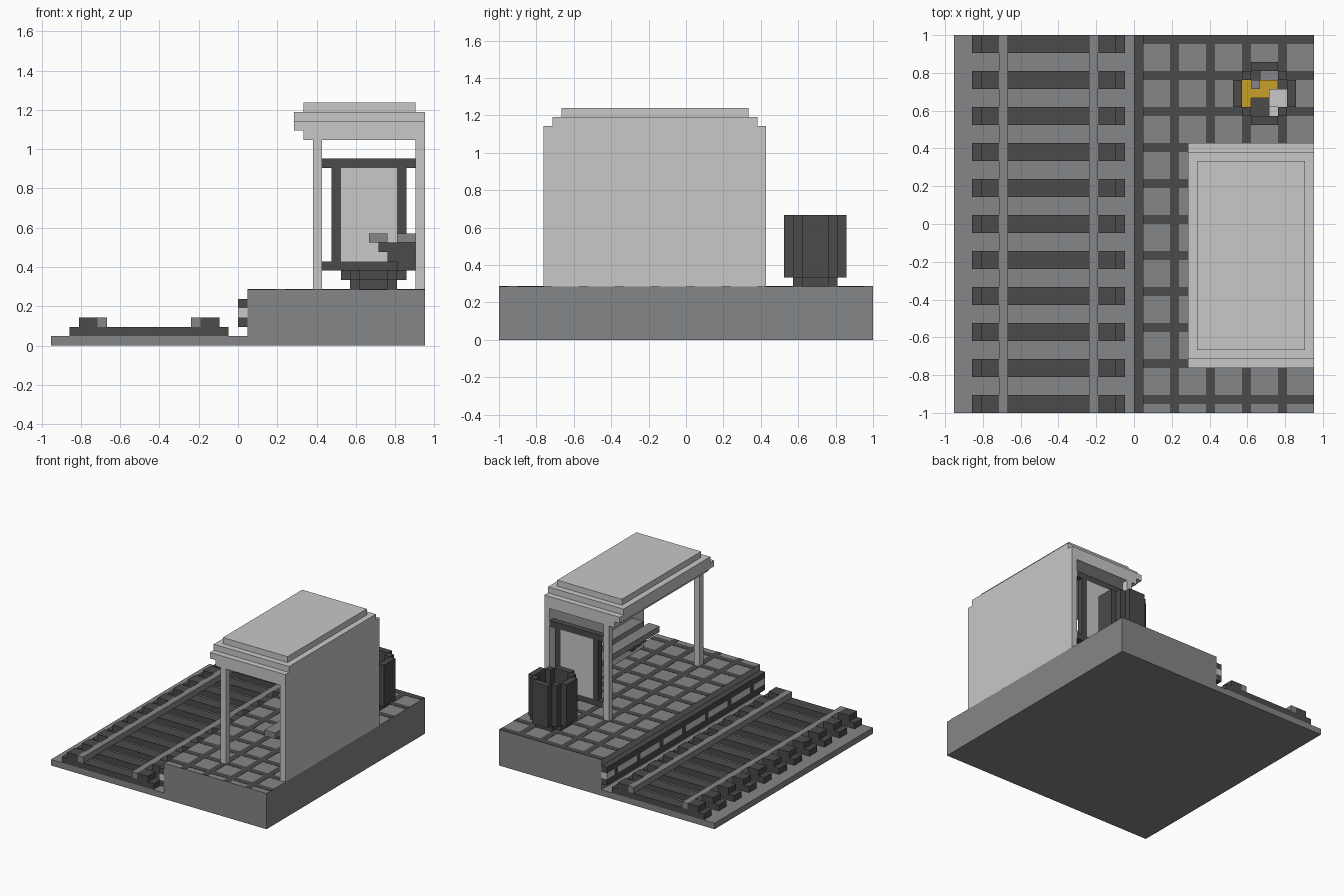
import bpy, bmesh
from mathutils import Vector

if "Cube" in bpy.data.objects:
    bpy.data.objects.remove(bpy.data.objects["Cube"])

U = 1 / 21          # size of one block; all measures below are in blocks


def material(name, rgb):
    m = bpy.data.materials.new(name)
    m.diffuse_color = (*rgb, 1)
    m.use_nodes = True
    m.node_tree.nodes["Principled BSDF"].inputs["Base Color"].default_value = m.diffuse_color
    return m


DARK = material("dark grey", (0.069, 0.069, 0.070))
GREY = material("mid grey", (0.235, 0.238, 0.242))
LIGHT = material("light grey", (0.58, 0.58, 0.58))
GOLD = material("gold", (0.58, 0.35, 0.025))


def blocks(name, mat, boxes):
    """One object made of boxes given as (x0, x1, y0, y1, z0, z1)."""
    bm = bmesh.new()
    for x0, x1, y0, y1, z0, z1 in boxes:
        verts = bmesh.ops.create_cube(bm, size=1)["verts"]
        size = Vector((x1 - x0, y1 - y0, z1 - z0))
        mid = Vector((x0 + x1, y0 + y1, z0 + z1)) / 2
        for v in verts:
            v.co = (v.co * size + mid) * U
    mesh = bpy.data.meshes.new(name)
    bm.to_mesh(mesh)
    bm.free()
    mesh.materials.append(mat)
    obj = bpy.data.objects.new(name, mesh)
    bpy.context.collection.objects.link(obj)
    return obj


# Ground: low track bed and raised platform
blocks("track_bed", GREY, [(-20, 1, -21, 21, 0, 1)])
blocks("platform", GREY, [(1, 20, -21, 21, 0, 6)])

# Sleepers with a raised rail chair outside each rail
for k in range(-5, 6):
    a, b = 4 * k - 1, 4 * k + 1
    blocks(f"sleeper_{k + 6}", DARK, [(-18, -1, a, b, 1, 2),
                                      (-17, -15, a, b, 2, 3),
                                      (-4, -2, a, b, 2, 3)])
for name, x in (("left_rail", -15), ("right_rail", -5)):
    blocks(name, GREY, [(x, x + 1, -21, 21, 2, 3)])

# Platform edge: dark bands with a dashed light band between
blocks("edge_bands", DARK, [(0, 1, -21, 21, 2, 3), (0, 1, -21, 21, 4, 5)])
gaps = list(range(-18, 19, 6))
blocks("edge_gaps", DARK, [(0, 1, y, y + 1, 3, 4) for y in gaps])
starts = [-21] + [y + 1 for y in gaps]
blocks("edge_dashes", LIGHT, [(0, 1, a, b, 3, 4) for a, b in zip(starts, gaps + [21])])

# Paving joints: thin plates on the platform
T = 6.04
blocks("paving_joints", DARK,
       [(x, x + 1, -21, 21, 6, T) for x in (4, 8, 12, 16)]
       + [(1, 20, y, y + 1, 6, T) for y in range(-20, 21, 4)])

# Shelter: back wall, posts and stepped roof
blocks("shelter_wall", LIGHT, [(19, 20, -16, 9, 6, 22)])
blocks("shelter_posts", LIGHT, [(8, 9, y, y + 1, 6, 22) for y in (-16, 8)])
blocks("shelter_roof", LIGHT, [(7, 20, -16, 9, 22, 23), (6, 20, -16, 9, 23, 24),
                               (6, 20, -15, 8, 24, 25), (7, 19, -14, 7, 25, 26)])

# Framed panel at the rear end of the shelter
blocks("panel_frame", DARK, [(9, 19, 8, 9, 8, 9), (9, 19, 8, 9, 19, 20),
                             (10, 11, 8, 9, 9, 19), (17, 18, 8, 9, 9, 19)])
blocks("panel", LIGHT, [(11, 17, 8, 9, 9, 19)])

# Bench: two slats on stepped wall brackets
blocks("bench_slats", GREY, [(14, 16, -13, 6, 11, 12), (17, 19, -13, 6, 11, 12)])
for i, y in enumerate((-11, 3)):
    blocks(f"bench_bracket_{i + 1}", DARK,
           [(25 - z, 19, y, y + 1, z, z + 1) for z in (8, 9, 10)])

# Litter bin: foot, floor and ring of staves with clipped corners
blocks("bin_foot", DARK, [(12, 17, 13, 16, 6, 7), (13, 16, 12, 13, 6, 7),
                          (13, 16, 16, 17, 6, 7)])
blocks("bin_staves", DARK,
       [(x, x + 1, 13, 16, 7, 14) for x in (11, 17)]
       + [(13, 16, y, y + 1, 7, 14) for y in (11, 17)]
       + [(x, x + 1, y, y + 1, 7, 14) for x in (12, 16) for y in (12, 16)])
blocks("bin_floor", DARK, [(12, 17, 13, 16, 7, 8), (13, 16, 12, 13, 7, 8),
                           (13, 16, 16, 17, 7, 8)])

# Litter inside the bin
blocks("gold_litter", GOLD, [(12, 13, 13, 16, 8, 10), (13, 16, 14, 15, 8, 10),
                             (14, 16, 15, 16, 8, 10)])
blocks("grey_litter", GREY, [(13, 14, 15, 16, 8, 11), (14, 16, 16, 17, 8, 9)])
blocks("light_litter", LIGHT, [(15, 17, 13, 15, 10, 11), (15, 16, 12, 13, 8, 10)])
